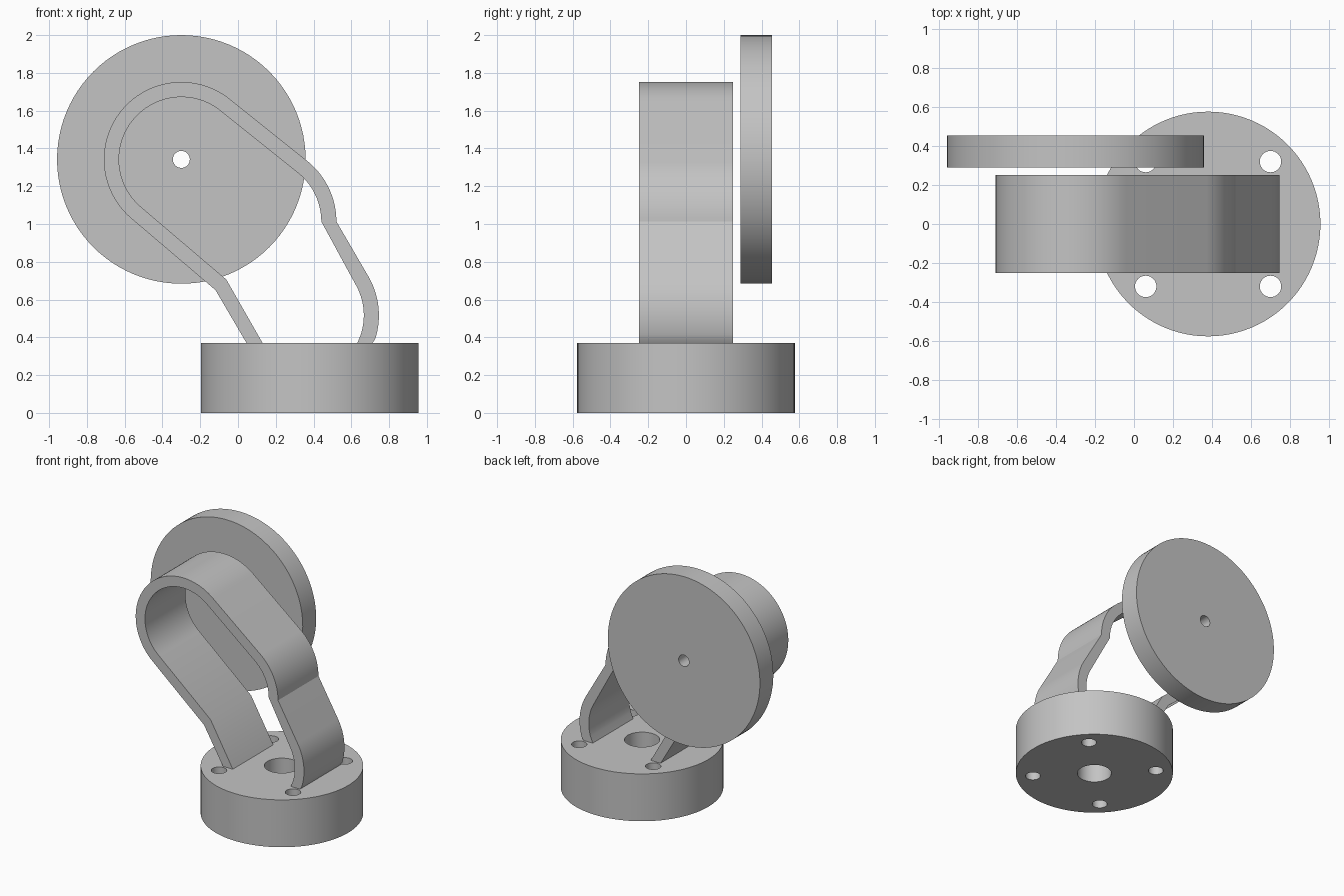
import bpy
import bmesh
from math import sin, cos, radians, pi
from mathutils import Matrix

cube = bpy.data.objects.get("Cube")
if cube:
    bpy.data.objects.remove(cube, do_unlink=True)

GREY = (0.55, 0.55, 0.55, 1.0)
grey = bpy.data.materials.new("plain grey")
grey.use_nodes = True
grey.diffuse_color = GREY
grey.node_tree.nodes["Principled BSDF"].inputs["Base Color"].default_value = GREY


def add_object(name, bm):
    """Turn a bmesh into a scene object with the grey material."""
    bmesh.ops.recalc_face_normals(bm, faces=bm.faces)
    mesh = bpy.data.meshes.new(name)
    bm.to_mesh(mesh)
    bm.free()
    mesh.materials.append(grey)
    obj = bpy.data.objects.new(name, mesh)
    bpy.context.collection.objects.link(obj)
    return obj


def cylinder(name, centre, radius, depth, along_y=False, segments=96):
    bm = bmesh.new()
    turn = Matrix.Rotation(pi / 2, 4, "X") if along_y else Matrix()
    bmesh.ops.create_cone(bm, cap_ends=True, segments=segments, radius1=radius,
                          radius2=radius, depth=depth,
                          matrix=Matrix.Translation(centre) @ turn)
    return add_object(name, bm)


def drill(obj, cutters):
    """Cut every helper out of the object, then remove the helpers."""
    bpy.context.view_layer.objects.active = obj
    for cutter in cutters:
        cutter.hide_render = True
        mod = obj.modifiers.new("drill", "BOOLEAN")
        mod.operation = "DIFFERENCE"
        mod.solver = "EXACT"
        mod.object = cutter
        bpy.ops.object.modifier_apply(modifier=mod.name)
        bpy.data.objects.remove(cutter, do_unlink=True)


def smooth(obj):
    bpy.ops.object.select_all(action="DESELECT")
    obj.select_set(True)
    bpy.context.view_layer.objects.active = obj
    bpy.ops.object.shade_smooth_by_angle(angle=radians(20))


def arc(x, z, radius, start, end, steps):
    angles = [radians(start + (end - start) * i / steps) for i in range(steps + 1)]
    return [(x + radius * cos(a), z + radius * sin(a)) for a in angles]


# Round base with a central bore and four bolt holes
BASE_X, BASE_TOP, BOLT = 0.38, 0.37, 0.32
base = cylinder("base", (BASE_X, 0, BASE_TOP / 2), 0.576, BASE_TOP)
holes = [cylinder("bore_cutter", (BASE_X, 0, BASE_TOP / 2), 0.125, 1, segments=48)]
for sx in (-1, 1):
    for sy in (-1, 1):
        spot = (BASE_X + sx * BOLT, sy * BOLT, BASE_TOP / 2)
        holes.append(cylinder("bolt_cutter", spot, 0.055, 1, segments=32))
drill(base, holes)
smooth(base)

# Upright disc with a small axle hole
disc = cylinder("disc", (-0.3, 0.372, 1.342), 0.658, 0.166, along_y=True)
drill(disc, [cylinder("axle_cutter", (-0.3, 0.372, 1.342), 0.045, 1, True, 32)])
smooth(disc)


# Bent strap: one side of the outline, from the left foot over to the right foot
def strap_side(radius, foot_x, bend):
    return ([(foot_x, BASE_TOP), bend]
            + arc(-0.3, 1.342, radius, 230, 50, 48)
            + arc(0.111, 1.013, radius, 50, 0, 16)
            + arc(0.336, 0.516, radius, 30, -20.5, 16))


outer = strap_side(0.41, 0.045, (-0.119, 0.65))
inner = strap_side(0.33, 0.13, (-0.062, 0.706))
outer[-1] = (0.712, BASE_TOP)
inner[-1] = (0.632, BASE_TOP)

bm = bmesh.new()
rows = [[bm.verts.new((x, y, z)) for x, z in side]
        for side, y in ((outer, -0.25), (outer, 0.25), (inner, 0.25), (inner, -0.25))]
for row, following in zip(rows, rows[1:] + rows[:1]):
    for i in range(len(row) - 1):
        bm.faces.new((row[i], row[i + 1], following[i + 1], following[i]))
for end in (0, -1):
    bm.faces.new([row[end] for row in rows])
strap = add_object("strap", bm)
smooth(strap)
